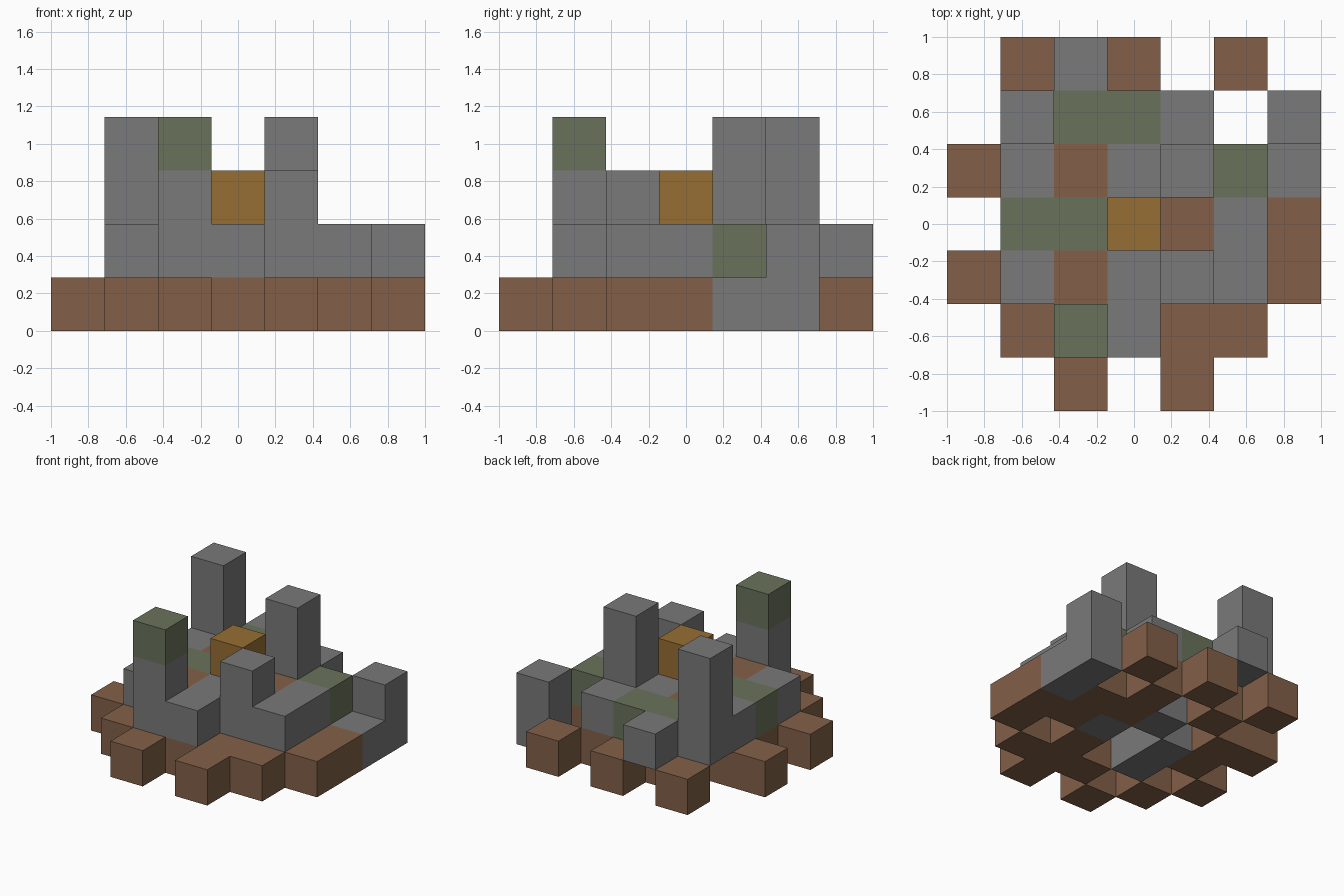
import bpy, bmesh
from mathutils import Vector

cube = bpy.data.objects.get("Cube")
if cube:
    bpy.data.objects.remove(cube, do_unlink=True)

CELL = 2 / 7

# Block plans, bottom layer first; each row runs left to right, back row on top
LAYERS = [
    [".B.B.B.",
     "..B.B.G",
     "BB.GBBG",
     ".BG.GBB",
     "B.G.B.B",
     ".B.BBB.",
     "..B.B.."],
    ["..G....",
     ".GMMG.G",
     ".GBGGM.",
     ".MMGBG.",
     ".GBGGG.",
     "..GG...",
     "......."],
    [".......",
     ".G.....",
     "....G..",
     "...Y...",
     "....G..",
     "..G....",
     "......."],
    [".......",
     ".G.....",
     "....G..",
     ".......",
     ".......",
     "..M....",
     "......."],
]

# Block kinds: part name, colour name, linear colour
KINDS = {
    "B": ("dirt_blocks", "earth brown", (0.223, 0.117, 0.065)),
    "G": ("stone_blocks", "stone grey", (0.195, 0.192, 0.195)),
    "M": ("mossy_blocks", "moss green", (0.141, 0.171, 0.105)),
    "Y": ("gold_block", "dull gold", (0.305, 0.156, 0.034)),
}

blocks = {}
for k, plan in enumerate(LAYERS):
    for j, row in enumerate(reversed(plan)):
        for i, kind in enumerate(row):
            if kind != ".":
                blocks[(i, j, k)] = kind


def make_material(name, rgb):
    mat = bpy.data.materials.new(name)
    mat.use_nodes = True
    mat.diffuse_color = (*rgb, 1)
    bsdf = next(n for n in mat.node_tree.nodes if n.type == "BSDF_PRINCIPLED")
    bsdf.inputs["Base Color"].default_value = (*rgb, 1)
    bsdf.inputs["Roughness"].default_value = 0.9
    return mat


def add_block(bm, cell):
    """Add one cube, leaving out the sides that touch another block."""
    centre = Vector(((cell[0] - 3) * CELL, (cell[1] - 3) * CELL,
                     (cell[2] + 0.5) * CELL))
    for axis in range(3):
        for sign in (-1, 1):
            beside = list(cell)
            beside[axis] += sign
            if tuple(beside) in blocks:
                continue
            n, u = Vector((0, 0, 0)), Vector((0, 0, 0))
            n[axis] = sign
            u[(axis + 1) % 3] = 1
            v = n.cross(u)
            corners = [n - u - v, n + u - v, n + u + v, n - u + v]
            bm.faces.new([bm.verts.new(centre + c * CELL / 2) for c in corners])


# One object for each kind of block
for kind, (part, colour, rgb) in KINDS.items():
    bm = bmesh.new()
    for cell, found in blocks.items():
        if found == kind:
            add_block(bm, cell)
    mesh = bpy.data.meshes.new(part)
    bm.to_mesh(mesh)
    bm.free()
    mesh.materials.append(make_material(colour, rgb))
    bpy.context.collection.objects.link(bpy.data.objects.new(part, mesh))
